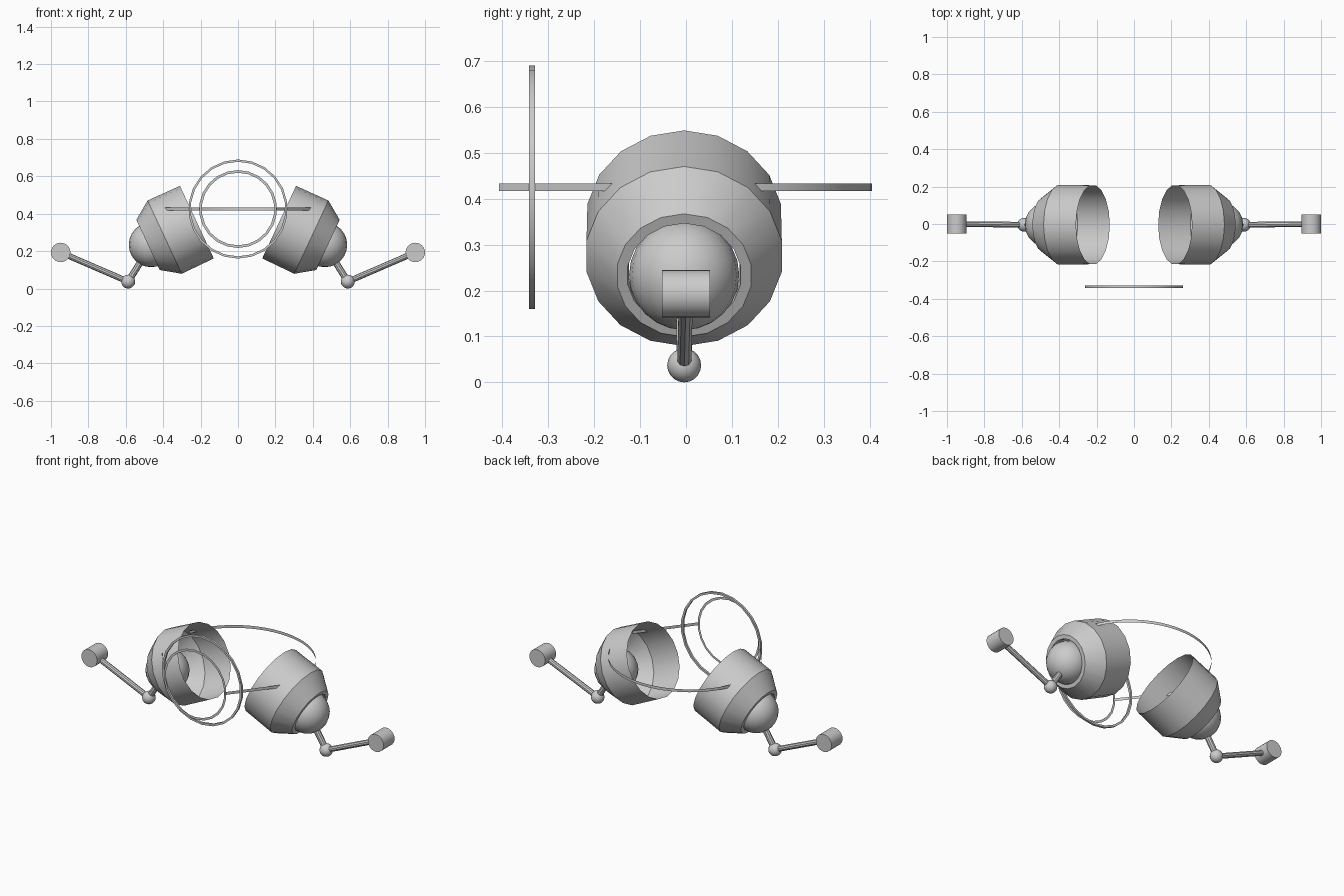
import bpy, bmesh, math
from mathutils import Vector

if "Cube" in bpy.data.objects:
    bpy.data.objects.remove(bpy.data.objects["Cube"])

Y0 = -0.004      # small depth offset of the cup assemblies
ZR = 0.425       # height of the ring centre and the bands


def finish(name, bm, smooth=True):
    bmesh.ops.recalc_face_normals(bm, faces=bm.faces)
    me = bpy.data.meshes.new(name)
    bm.to_mesh(me)
    bm.free()
    ob = bpy.data.objects.new(name, me)
    bpy.context.collection.objects.link(ob)
    if smooth:
        bpy.ops.object.select_all(action='DESELECT')
        ob.select_set(True)
        bpy.context.view_layer.objects.active = ob
        bpy.ops.object.shade_smooth_by_angle(angle=math.radians(30))
    return ob


def lathe(name, profile, origin, axis, sides, closed=False):
    """Revolve (radius, distance) points about an axis."""
    axis = Vector(axis).normalized()
    u = Vector((0, 1, 0)) if abs(axis.y) < 0.9 else Vector((1, 0, 0))
    v = axis.cross(u)
    bm = bmesh.new()
    rows = []
    for r, d in profile:
        row = []
        for i in range(sides):
            a = 2 * math.pi * i / sides + math.pi / 2
            row.append(bm.verts.new(Vector(origin) + axis * d + (u * math.cos(a) + v * math.sin(a)) * r))
        rows.append(row)
    pairs = list(zip(rows, rows[1:]))
    if closed:
        pairs.append((rows[-1], rows[0]))
    for a, b in pairs:
        for i in range(sides):
            j = (i + 1) % sides
            bm.faces.new((a[i], a[j], b[j], b[i]))
    return finish(name, bm)


def ball(name, loc, r, seg=20, rings=12):
    bm = bmesh.new()
    bmesh.ops.create_uvsphere(bm, u_segments=seg, v_segments=rings, radius=r)
    bmesh.ops.translate(bm, verts=bm.verts, vec=loc)
    return finish(name, bm)


def rod(name, a, b, r, sides):
    a, b = Vector(a), Vector(b)
    bm = bmesh.new()
    bmesh.ops.create_cone(bm, cap_ends=True, segments=sides, radius1=r, radius2=r, depth=(b - a).length)
    q = (b - a).to_track_quat('Z', 'Y')
    for vert in bm.verts:
        vert.co = q @ vert.co + (a + b) / 2
    return finish(name, bm)


def band(name, path, h=0.017):
    """Thin upright strip along (x, y) points."""
    bm = bmesh.new()
    cols = [[bm.verts.new((x, y, ZR + s * h / 2)) for s in (-1, 1)] for x, y in path]
    for p, q in zip(cols, cols[1:]):
        bm.faces.new((p[0], q[0], q[1], p[1]))
    return finish(name, bm)


for side, s in (("right", 1), ("left", -1)):
    # open cup with a stepped rear collar
    lathe(side + "_cup", [(0.214, 0), (0.216, 0.19), (0.148, 0.288), (0.125, 0.288), (0.122, 0.262)],
          (s * 0.22, Y0, 0.355), (s * 0.906, 0, -0.423), 18)
    # ball seated in the collar, linkage and end weight
    seat = (s * 0.464, Y0, 0.234)
    joint = (s * 0.587, Y0, 0.037)
    end = (s * 0.948, 0, 0.193)
    ball(side + "_seated_ball", seat, 0.12)
    ball(side + "_joint_ball", joint, 0.037, 16, 10)
    rod(side + "_short_rod", seat, joint, 0.018, 10)
    rod(side + "_long_rod", joint, end, 0.016, 10)
    rod(side + "_end_cylinder", (end[0], -0.052, end[2]), (end[0], 0.052, end[2]), 0.052, 24)
    # straight strip from the cup to the front ring
    band(side + "_front_strip", [(s * 0.43, -0.11), (s * 0.38, -0.175), (s * 0.2, -0.407)])

# curved strip joining the cups at the back
band("back_strip", [(0.43 * math.cos(math.radians(a)), 0.405 * math.sin(math.radians(a)))
                    for a in range(18, 163, 6)])

# front rings: outer band and flat inner ring
lathe("outer_ring", [(0.253, -0.0065), (0.265, -0.0065), (0.265, 0.0065), (0.253, 0.0065)],
      (0, -0.336, ZR), (0, 1, 0), 22, closed=True)
lathe("inner_ring", [(0.194, 0), (0.208, 0)], (0, -0.406, ZR), (0, 1, 0), 22)
